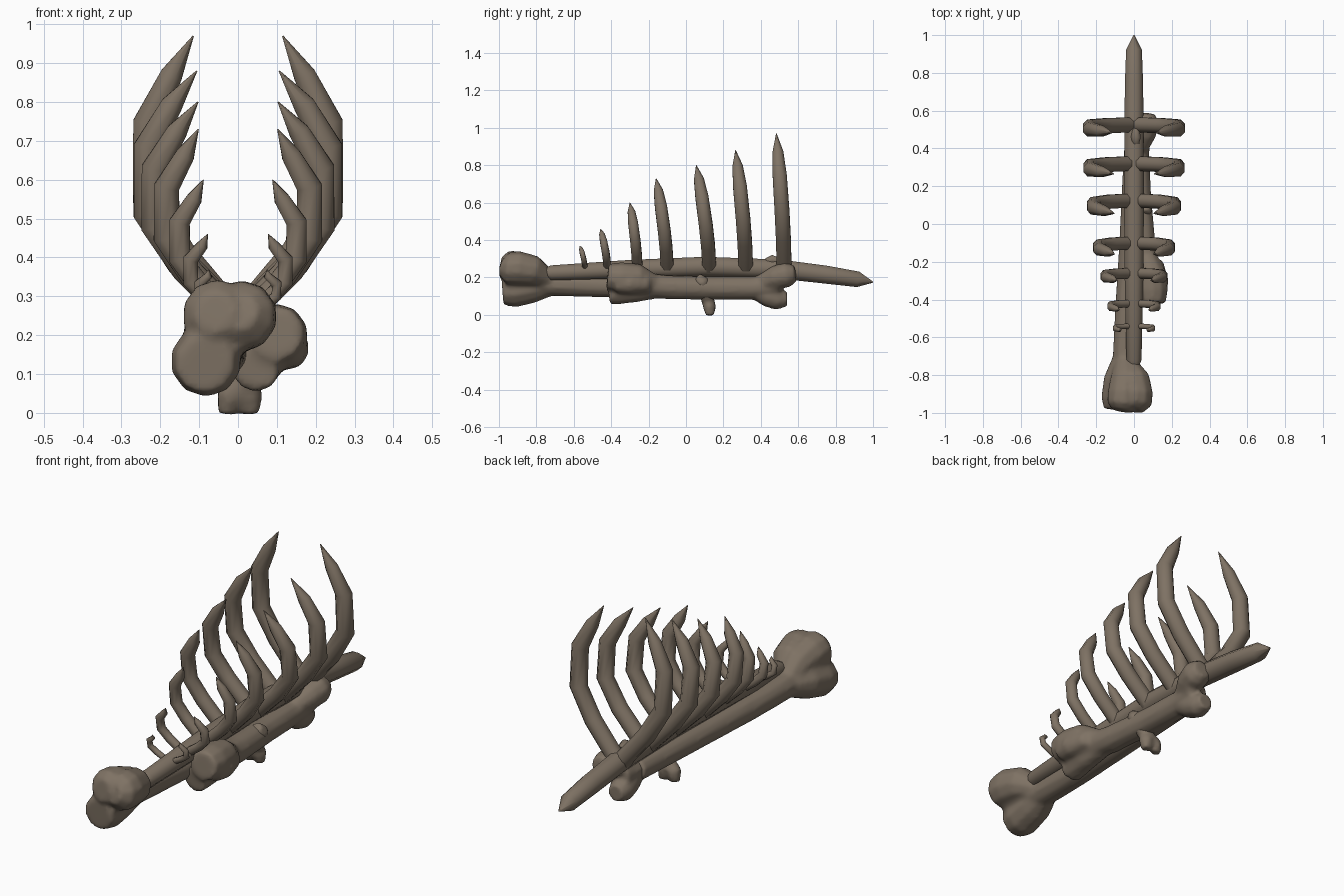
import bpy, bmesh, math
from mathutils import Vector

mat = bpy.data.materials.new("weathered bone brown")
mat.diffuse_color = (0.21, 0.168, 0.127, 1)


def tube(bm, pts, sides=8):
    """Loft a closed tube along points (x, y, z, radius)."""
    rings = []
    for i, p in enumerate(pts):
        a = Vector(pts[max(i - 1, 0)][:3])
        b = Vector(pts[min(i + 1, len(pts) - 1)][:3])
        t = (b - a).normalized()
        ref = Vector((0, 1, 0)) if abs(t.y) < 0.7 else Vector((0, 0, 1))
        u = t.cross(ref).normalized()
        v = t.cross(u)
        ring = []
        for k in range(sides):
            ang = 2 * math.pi * (k + 0.5) / sides
            ring.append(bm.verts.new(Vector(p[:3]) + p[3] * (u * math.cos(ang) + v * math.sin(ang))))
        rings.append(ring)
    for r, s in zip(rings, rings[1:]):
        for k in range(sides):
            n = (k + 1) % sides
            bm.faces.new((r[k], r[n], s[n], s[k]))
    bm.faces.new(rings[0])
    bm.faces.new(rings[-1])
    bmesh.ops.recalc_face_normals(bm, faces=bm.faces)


def make(name, paths, sides=8, weld=False):
    bm = bmesh.new()
    for p in paths:
        tube(bm, p, sides)
    me = bpy.data.meshes.new(name)
    bm.to_mesh(me)
    bm.free()
    me.materials.append(mat)
    ob = bpy.data.objects.new(name, me)
    bpy.context.collection.objects.link(ob)
    for f in me.polygons:
        f.use_smooth = True
    if weld:  # fuse knobs and shaft into one organic surface
        m = ob.modifiers.new("fuse", 'REMESH')
        m.mode = 'VOXEL'
        m.voxel_size = 0.012
        m.use_smooth_shade = True
        s = ob.modifiers.new("soften", 'SMOOTH')
        s.iterations = 4
    else:
        bpy.context.view_layer.objects.active = ob
        ob.select_set(True)
        bpy.ops.object.shade_smooth_by_angle(angle=math.radians(50))
        ob.select_set(False)
    return ob


# Backbone pole with pointed tail
make("spine", [[(0, -0.76, 0.225, 0.025), (0, -0.72, 0.225, 0.043), (0, -0.3, 0.245, 0.053),
                (0, 0.1, 0.258, 0.057), (0, 0.5, 0.245, 0.055), (0, 0.75, 0.215, 0.052),
                (0, 0.92, 0.19, 0.045), (0, 1.0, 0.175, 0.003)]])

# Rib pairs: base y, tip y, tip z, outer x, tip x, thickness
ribs = [(0.525, 0.483, 0.97, 0.272, 0.115, 0.043), (0.32, 0.265, 0.88, 0.270, 0.106, 0.042),
        (0.125, 0.055, 0.80, 0.250, 0.103, 0.040), (-0.10, -0.16, 0.73, 0.218, 0.102, 0.037),
        (-0.26, -0.30, 0.60, 0.178, 0.089, 0.030), (-0.42, -0.457, 0.46, 0.142, 0.078, 0.022),
        (-0.54, -0.567, 0.37, 0.113, 0.075, 0.015)]
# Rib outline: width fraction, height fraction, thickness fraction
shape = [(0.0, 0.0, 1), (0.61, 0.22, 1), (1.0, 0.42, 1), (1.0, 0.69, 0.95),
         (0.72, 0.86, 0.72), (None, 1.0, 0.04)]
for i, (y0, y1, zt, xo, xt, r) in enumerate(ribs):
    for side, sx in (("right", 1), ("left", -1)):
        path = []
        for fx, fz, fr in shape:
            x = xt if fx is None else 0.015 + fx * (xo - 0.93 * r - 0.015)
            path.append((sx * x, y0 + (y1 - y0) * fz ** 1.5, 0.25 + (zt - 0.25) * fz, r * fr))
        make(f"rib_{side}_{i + 1}", [path])

# Long bone with a big double knob at the front
make("front_long_bone", [
    [(-0.06, -0.85, 0.17, 0.07), (-0.05, -0.72, 0.165, 0.065), (-0.04, -0.45, 0.155, 0.062),
     (-0.02, -0.1, 0.15, 0.06), (-0.01, 0.15, 0.15, 0.058), (0.0, 0.4, 0.15, 0.055)],
    [(-0.05, -0.72, 0.18, 0.05), (-0.04, -0.81, 0.225, 0.085), (-0.05, -0.9, 0.25, 0.093),
     (-0.055, -0.955, 0.255, 0.09), (-0.06, -0.99, 0.26, 0.055)],
    [(-0.03, -0.74, 0.19, 0.05), (0.0, -0.82, 0.235, 0.085), (0.01, -0.9, 0.25, 0.093),
     (0.01, -0.95, 0.25, 0.088), (0.0, -0.985, 0.26, 0.05)],
    [(-0.055, -0.7, 0.165, 0.055), (-0.075, -0.82, 0.15, 0.087), (-0.083, -0.92, 0.132, 0.093),
     (-0.085, -0.98, 0.128, 0.077)],
], 10, True)

# Second bone, lying under the ribs
make("rear_long_bone", [
    [(0.07, -0.35, 0.17, 0.07), (0.05, -0.1, 0.148, 0.065), (0.03, 0.15, 0.143, 0.063),
     (0.02, 0.35, 0.143, 0.064), (0.025, 0.5, 0.155, 0.06)],
    [(0.065, -0.16, 0.16, 0.05), (0.09, -0.26, 0.195, 0.08), (0.098, -0.35, 0.198, 0.085),
     (0.1, -0.42, 0.205, 0.07)],
    [(0.05, -0.14, 0.14, 0.05), (0.055, -0.28, 0.125, 0.06), (0.045, -0.41, 0.115, 0.063)],
    [(0.11, -0.2, 0.165, 0.045), (0.13, -0.3, 0.165, 0.055), (0.125, -0.37, 0.165, 0.05)],
    [(0.025, 0.4, 0.165, 0.05), (0.055, 0.48, 0.2, 0.065), (0.065, 0.54, 0.215, 0.07),
     (0.07, 0.585, 0.22, 0.045)],
    [(0.02, 0.36, 0.14, 0.05), (0.015, 0.44, 0.1, 0.06), (0.01, 0.49, 0.085, 0.06),
     (0.01, 0.54, 0.085, 0.042)],
], 10, True)

# Small hanging bone with a two-lobed end
make("small_hanging_bone", [
    [(0.06, 0.055, 0.2, 0.03), (0.06, 0.085, 0.175, 0.042), (0.045, 0.105, 0.12, 0.036),
     (0.005, 0.125, 0.05, 0.036)],
    [(0.01, 0.115, 0.08, 0.028), (-0.022, 0.125, 0.045, 0.036), (-0.03, 0.13, -0.003, 0.024)],
    [(0.01, 0.115, 0.08, 0.028), (0.03, 0.125, 0.045, 0.036), (0.034, 0.13, -0.003, 0.024)],
], 10, True)

# Little knuckle on top of the spine
make("spine_knuckle", [[(0.01, 0.43, 0.285, 0.02), (0.01, 0.46, 0.295, 0.028), (0.01, 0.5, 0.285, 0.02)]])
